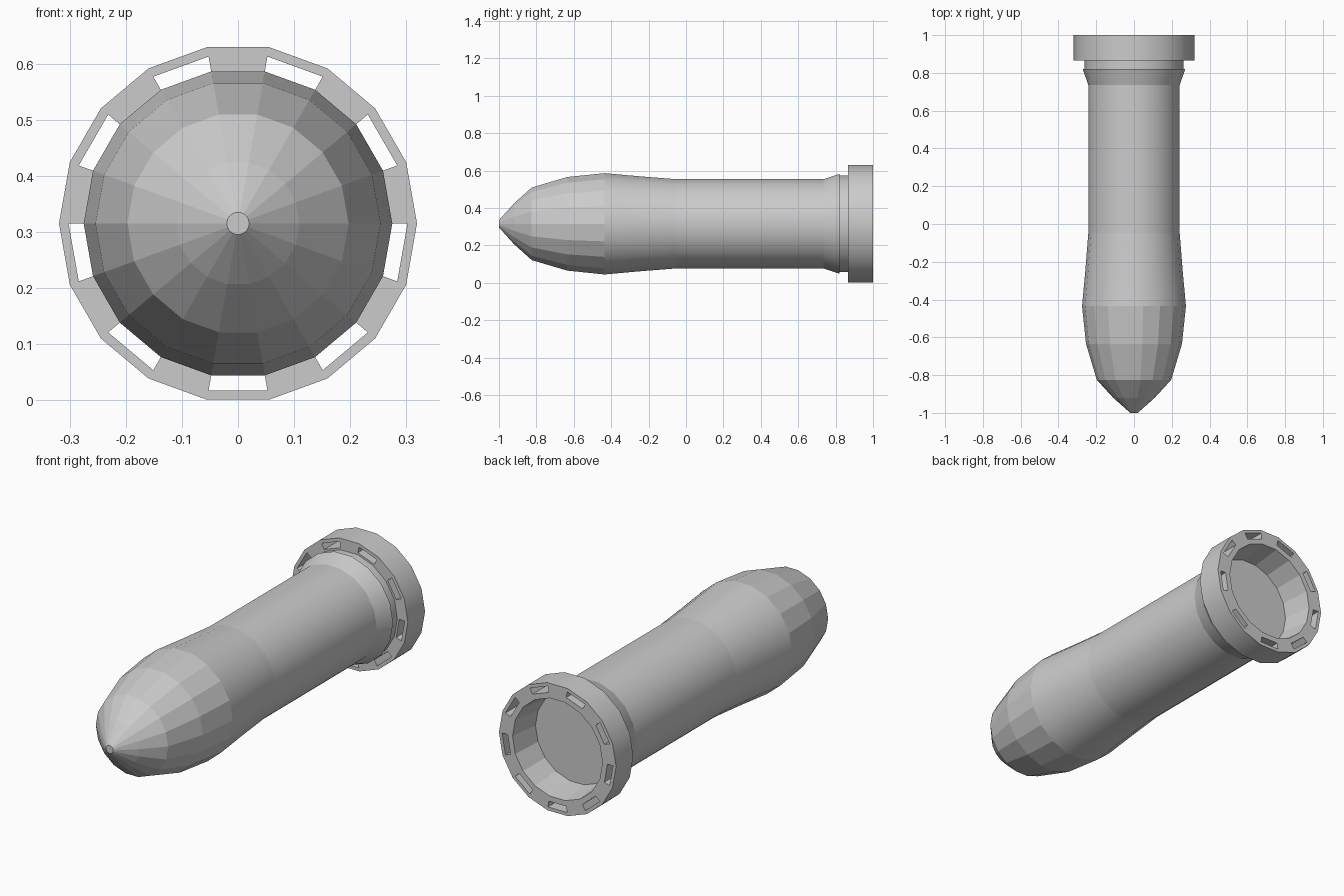
import bpy, bmesh
from math import cos, sin, pi, radians

if "Cube" in bpy.data.objects:
    bpy.data.objects.remove(bpy.data.objects["Cube"])

SIDES = 18
AXIS_Z = 0.315


def lathe(name, profile, caps=(), smooth=(), creases=(), slot=None):
    """Spin (y, radius) points about the y axis. slot = (front, back) bands left open on odd sides."""
    bm = bmesh.new()
    rings = []
    for y, r in profile:
        rings.append([bm.verts.new((r * cos(2 * pi * k / SIDES), y,
                                    AXIS_Z + r * sin(2 * pi * k / SIDES)))
                      for k in range(SIDES)])
    for i in range(len(rings) - 1):
        a, b = rings[i], rings[i + 1]
        for k in range(SIDES):
            if slot and i in slot and k % 2:
                continue
            n = (k + 1) % SIDES
            face = bm.faces.new((a[k], a[n], b[n], b[k]))
            face.smooth = i in smooth
    for c in caps:
        bm.faces.new(rings[c])
    # walls of the through slots
    if slot:
        f, b = slot
        front, back = (rings[f], rings[f + 1]), (rings[b + 1], rings[b])
        for k in range(1, SIDES, 2):
            n = (k + 1) % SIDES
            loop = [(0, k), (0, n), (1, n), (1, k)]
            for j in range(4):
                (r0, k0), (r1, k1) = loop[j], loop[(j + 1) % 4]
                bm.faces.new((front[r0][k0], front[r1][k1], back[r1][k1], back[r0][k0]))
    bmesh.ops.recalc_face_normals(bm, faces=bm.faces[:])
    # keep hard edges crisp on the smooth bands
    for e in bm.edges:
        if len(e.link_faces) == 2 and e.calc_face_angle() > radians(25):
            e.smooth = False
    for c in creases:
        for k in range(SIDES):
            bm.edges.get((rings[c][k], rings[c][(k + 1) % SIDES])).smooth = False
    mesh = bpy.data.meshes.new(name)
    bm.to_mesh(mesh)
    bm.free()
    obj = bpy.data.objects.new(name, mesh)
    bpy.context.collection.objects.link(obj)
    return obj


# Faceted nose, smooth bulge and shaft, flared lip and neck
lathe("barrel",
      [(-1.0, 0.02), (-0.92, 0.11), (-0.825, 0.197), (-0.635, 0.254), (-0.435, 0.275),
       (-0.25, 0.258), (-0.05, 0.242), (0.735, 0.242), (0.82, 0.271), (0.82, 0.262),
       (0.866, 0.262)],
      caps=(0,), smooth=(4, 5, 6, 7, 9), creases=(4, 6, 7))

# Slotted end collar with a recessed back
lathe("collar",
      [(0.866, 0.262), (0.866, 0.272), (0.866, 0.302), (0.866, 0.319),
       (1.0, 0.319), (1.0, 0.302), (1.0, 0.272), (1.0, 0.245), (0.85, 0.225)],
      caps=(-1,), smooth=(3,), slot=(1, 5))
